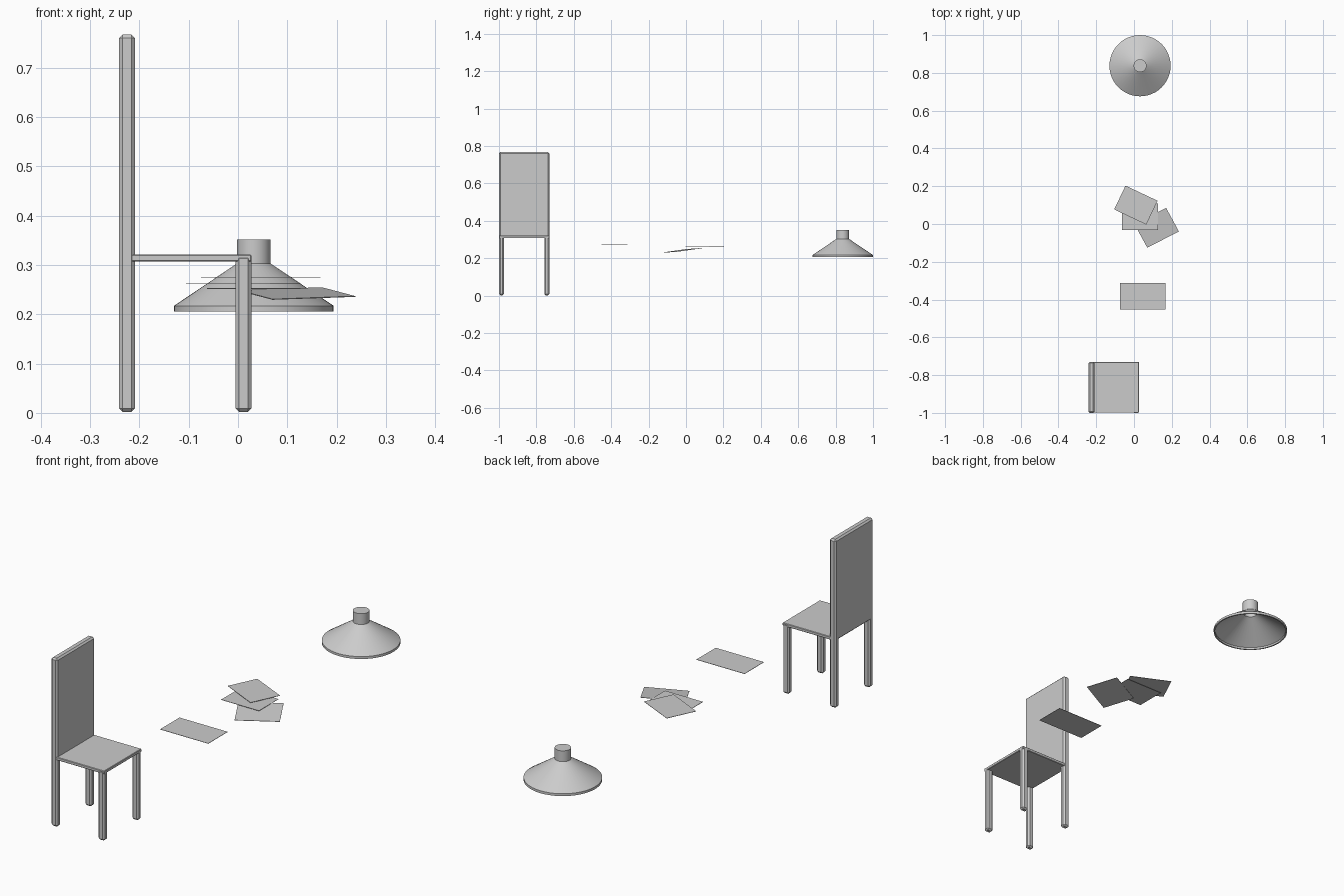
import bpy, bmesh, math
from mathutils import Vector

if "Cube" in bpy.data.objects:
    bpy.data.objects.remove(bpy.data.objects["Cube"])


def make_object(name, bm):
    bmesh.ops.recalc_face_normals(bm, faces=bm.faces)
    mesh = bpy.data.meshes.new(name)
    bm.to_mesh(mesh)
    bm.free()
    obj = bpy.data.objects.new(name, mesh)
    bpy.context.collection.objects.link(obj)
    return obj


def box(name, lo, hi, bevel=0.0):
    lo, hi = Vector(lo), Vector(hi)
    bm = bmesh.new()
    bmesh.ops.create_cube(bm, size=1)
    bmesh.ops.scale(bm, vec=hi - lo, verts=bm.verts)
    bmesh.ops.translate(bm, vec=(lo + hi) / 2, verts=bm.verts)
    if bevel:
        bmesh.ops.bevel(bm, geom=bm.edges[:], offset=bevel, segments=1,
                        profile=0.5, affect='EDGES')
    return make_object(name, bm)


def sheet(name, a, b, c, thickness=0.0015):
    # paper sheet from three corners, the fourth completes the parallelogram
    a, b, c = Vector(a), Vector(b), Vector(c)
    half = Vector((0, 0, thickness / 2))
    bm = bmesh.new()
    low, high = ([bm.verts.new(p + s * half) for p in (a, b, c, a + c - b)]
                 for s in (-1, 1))
    bm.faces.new(low[::-1])
    bm.faces.new(high)
    for i in range(4):
        j = (i + 1) % 4
        bm.faces.new((low[i], low[j], high[j], high[i]))
    return make_object(name, bm)


def lathe(name, profile, centre, steps=48):
    bm = bmesh.new()
    verts = [bm.verts.new((r, 0, z)) for r, z in profile]
    edges = [bm.edges.new(pair) for pair in zip(verts, verts[1:])]
    bmesh.ops.spin(bm, geom=verts + edges, cent=(0, 0, 0), axis=(0, 0, 1),
                   angle=math.tau, steps=steps)
    bmesh.ops.remove_doubles(bm, verts=bm.verts, dist=1e-5)
    bmesh.ops.translate(bm, vec=(*centre, 0), verts=bm.verts)
    obj = make_object(name, bm)
    bpy.ops.object.select_all(action='DESELECT')
    obj.select_set(True)
    bpy.context.view_layer.objects.active = obj
    bpy.ops.object.shade_smooth_by_angle(angle=math.radians(25))
    return obj


# Chair: four chamfered legs
for side, y in (("left", -1.0), ("right", -0.757)):
    box(f"front_leg_{side}", (-0.005, y, 0.002), (0.027, y + 0.027, 0.32), 0.007)
    box(f"back_leg_{side}", (-0.241, y, 0.002), (-0.209, y + 0.027, 0.34), 0.007)

# Chair seat and tall solid backrest
box("seat", (-0.23, -0.999, 0.307), (0.027, -0.731, 0.321), 0.002)
box("backrest", (-0.241, -1.0, 0.307), (-0.209, -0.73, 0.767), 0.007)

# Four loose paper sheets
sheet("sheet_single", (-0.075, -0.452, 0.275), (0.167, -0.452, 0.275),
      (0.167, -0.313, 0.275))
sheet("sheet_top", (-0.045, 0.203, 0.262), (-0.105, 0.077, 0.262),
      (0.065, -0.003, 0.262))
sheet("sheet_middle", (-0.063, -0.031, 0.252), (0.127, -0.031, 0.252),
      (0.127, 0.109, 0.252))
sheet("sheet_tilted", (0.07, -0.125, 0.23), (0.238, -0.04, 0.236),
      (0.17, 0.085, 0.254))

# Hollow lamp shade with capped neck
lathe("lamp_shade", [
    (0, 0.352), (0.034, 0.352), (0.034, 0.303), (0.162, 0.217), (0.162, 0.206),
    (0.156, 0.206), (0.156, 0.215), (0.03, 0.299), (0.03, 0.347), (0, 0.347),
], (0.032, 0.838))
